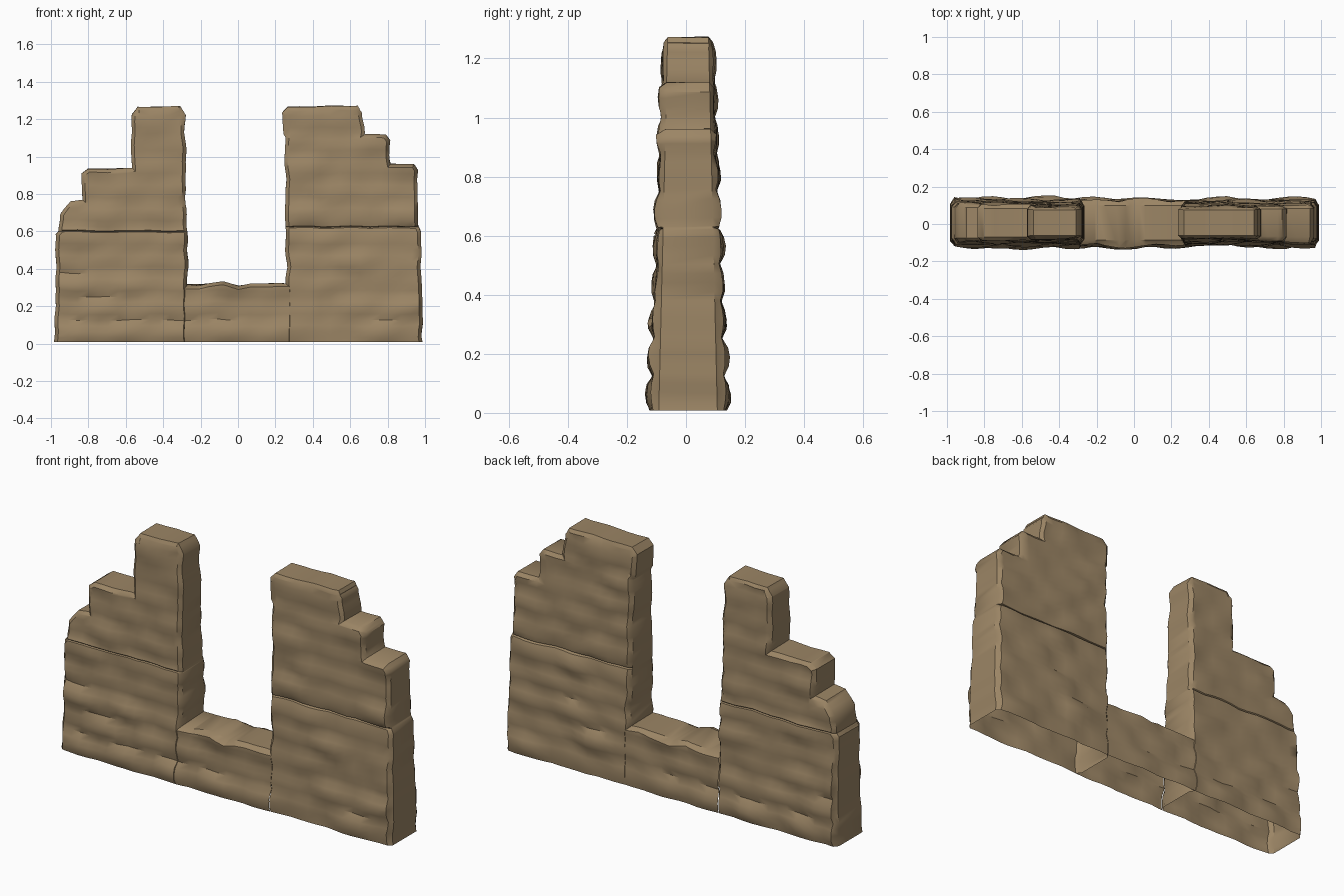
import bpy, bmesh, math, random
from mathutils import Vector, noise

if "Cube" in bpy.data.objects:
    bpy.data.objects.remove(bpy.data.objects["Cube"])

random.seed(7)
stone = bpy.data.materials.new("sandy stone")
stone.diffuse_color = (0.33, 0.235, 0.13, 1)
stone.use_nodes = True
stone.node_tree.nodes["Principled BSDF"].inputs["Base Color"].default_value = stone.diffuse_color
COURSE, BRICK = 0.125, 0.27
BLOCK_HEIGHTS = [random.random() for _ in range(211)]


def stone_bulge(x, z, side):
    """Outward offset of one face: pillow-shaped blocks in staggered courses."""
    row = math.floor(z / COURSE)
    u = x / BRICK + 0.5 * (row % 2) + 0.31 * side
    col = math.floor(u)
    fv, fu = z / COURSE - row, u - col
    height = BLOCK_HEIGHTS[(row * 131 + col * 17 + side * 7) % 211]
    pillow = max(0.0, math.sin(math.pi * fv) * math.sin(math.pi * fu)) ** 0.5
    rough = noise.noise(Vector((x * 9, side * 5, z * 12)))
    depth = 0.026 - 0.012 * min(z, 1.2)
    return depth * pillow * (0.35 + height) + 0.008 * rough - 0.006


def wall(name, outline, seam=None, trim=None):
    bm = bmesh.new()
    # prism from the front outline
    face = bm.faces.new([bm.verts.new((x, -0.1, z)) for x, z in outline])
    ext = bmesh.ops.extrude_face_region(bm, geom=[face])
    for v in ext["geom"]:
        if isinstance(v, bmesh.types.BMVert):
            v.co.y = 0.1
    bmesh.ops.recalc_face_normals(bm, faces=bm.faces)
    rim = [e for e in bm.edges if abs(e.verts[0].co.y - e.verts[1].co.y) < 1e-5]
    bmesh.ops.bevel(bm, geom=rim, offset=0.018, offset_type='OFFSET', segments=1,
                    profile=0.5, affect='EDGES', clamp_overlap=True)

    def cut(co, no, clear=False):
        bmesh.ops.bisect_plane(bm, geom=bm.verts[:] + bm.edges[:] + bm.faces[:],
                               dist=1e-5, plane_co=co, plane_no=no, clear_outer=clear)

    # open underside and, for the sill, open ends
    cut((0, 0, 0.008), (0, 0, -1), True)
    if trim:
        cut((trim[0], 0, 0), (-1, 0, 0), True)
        cut((trim[1], 0, 0), (1, 0, 0), True)
    # grid of cuts for the block relief
    for i in range(1, 42):
        cut((0, 0, i * COURSE / 4 + 0.003), (0, 0, 1))
    for i in range(-18, 19):
        cut((i * 0.054 + 0.007, 0, 0), (1, 0, 0))
    if seam:
        for d in (-0.006, 0, 0.006):
            cut((0, 0, seam + d), (0, 0, 1))
    bmesh.ops.remove_doubles(bm, verts=bm.verts, dist=0.002)
    # taper, relief and wavy ends
    for v in bm.verts:
        x, y, z = v.co
        s = 1 if y > 0 else -1
        half = 0.121 - 0.029 * z
        ny = y / 0.1 * half
        if abs(y) > 0.095:
            ny += s * stone_bulge(x, z, s)
            if seam and abs(z - seam) < 0.003:
                ny -= s * 0.008
        v.co.y = ny + 0.007
        v.co.x += 0.012 * noise.noise(Vector((x * 3, 2.0, z * 11)))
        if z > 0.05:
            v.co.z += 0.008 * noise.noise(Vector((x * 9, y * 6, z * 3)))
    bmesh.ops.triangulate(bm, faces=[f for f in bm.faces if len(f.verts) > 4])
    bmesh.ops.recalc_face_normals(bm, faces=bm.faces)
    me = bpy.data.meshes.new(name)
    bm.to_mesh(me)
    bm.free()
    me.materials.append(stone)
    ob = bpy.data.objects.new(name, me)
    bpy.context.collection.objects.link(ob)
    bpy.ops.object.select_all(action='DESELECT')
    ob.select_set(True)
    bpy.context.view_layer.objects.active = ob
    bpy.ops.object.shade_smooth_by_angle(angle=math.radians(38))
    return ob


# left broken pier, stepping up to the window gap
wall("left_pier", [
    (-0.99, -0.1), (-0.27, -0.1), (-0.272, 0.3), (-0.265, 0.54), (-0.275, 0.66),
    (-0.285, 1.22), (-0.31, 1.268), (-0.54, 1.268), (-0.57, 1.225),
    (-0.565, 0.937), (-0.80, 0.935), (-0.835, 0.91), (-0.835, 0.767),
    (-0.90, 0.76), (-0.95, 0.69), (-0.96, 0.6), (-0.975, 0.585),
    (-0.975, 0.2)], seam=0.6)

# right broken pier, stepping down to the outer end
wall("right_pier", [
    (0.26, -0.1), (0.99, -0.1), (0.985, 0.2), (0.975, 0.6), (0.962, 0.63),
    (0.96, 0.925), (0.94, 0.96), (0.815, 0.96), (0.812, 1.085), (0.785, 1.117),
    (0.67, 1.117), (0.67, 1.235), (0.64, 1.275), (0.27, 1.268), (0.24, 1.235),
    (0.24, 1.12), (0.252, 1.1), (0.256, 0.6)], seam=0.625)

# low sill between the piers
wall("sill", [
    (-0.4, -0.1), (0.4, -0.1), (0.4, 0.315), (0.2, 0.325), (0.06, 0.322),
    (0.0, 0.31), (-0.08, 0.33), (-0.2, 0.315), (-0.4, 0.31)],
    trim=(-0.285, 0.275))
